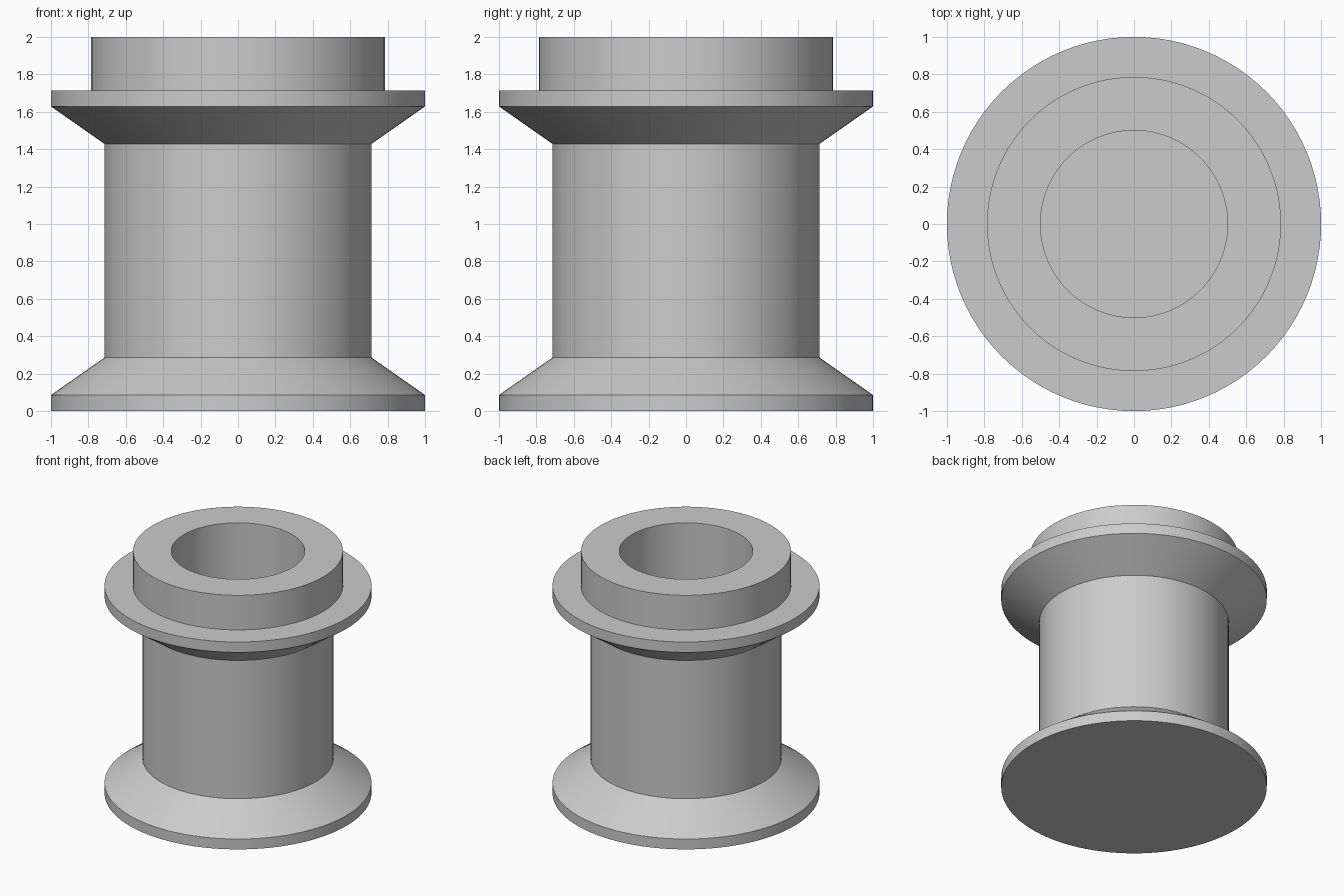
import bpy
import bmesh
import math

cube = bpy.data.objects.get("Cube")
if cube:
    bpy.data.objects.remove(cube, do_unlink=True)

STEPS = 96
U = 1 / 14  # design unit: the rim radius is 14 units

grey = bpy.data.materials.new("plain_grey")
grey.use_nodes = True
colour = (0.6, 0.6, 0.6, 1)
grey.diffuse_color = colour
grey.node_tree.nodes["Principled BSDF"].inputs["Base Color"].default_value = colour


def lathe(name, profile):
    """Spin a (radius, height) profile around z; its ends become flat caps."""
    bm = bmesh.new()
    rings = []
    for r, z in profile:
        rings.append([bm.verts.new((r * U * math.cos(a), r * U * math.sin(a), z * U))
                      for a in (math.tau * i / STEPS for i in range(STEPS))])
    for low, high in zip(rings, rings[1:]):
        for i in range(STEPS):
            j = (i + 1) % STEPS
            bm.faces.new((low[i], low[j], high[j], high[i]))
    bm.faces.new(rings[0][::-1])
    bm.faces.new(rings[-1])
    bmesh.ops.recalc_face_normals(bm, faces=bm.faces)
    mesh = bpy.data.meshes.new(name)
    bm.to_mesh(mesh)
    bm.free()
    mesh.materials.append(grey)
    obj = bpy.data.objects.new(name, mesh)
    bpy.context.collection.objects.link(obj)
    bpy.ops.object.select_all(action='DESELECT')
    obj.select_set(True)
    bpy.context.view_layer.objects.active = obj
    bpy.ops.object.shade_smooth_by_angle(angle=math.radians(25))
    return obj


# One turned body: base flange, barrel, upper flange, collar, blind bore
lathe("flanged_spool", [
    (14, 0), (14, 1.2),      # base rim
    (10, 4), (10, 20),       # lower cone and barrel
    (14, 22.8), (14, 24),    # upper cone and rim
    (11, 24), (11, 28),      # collar
    (7, 28), (7, 4),         # bore wall, closed by its floor
])
